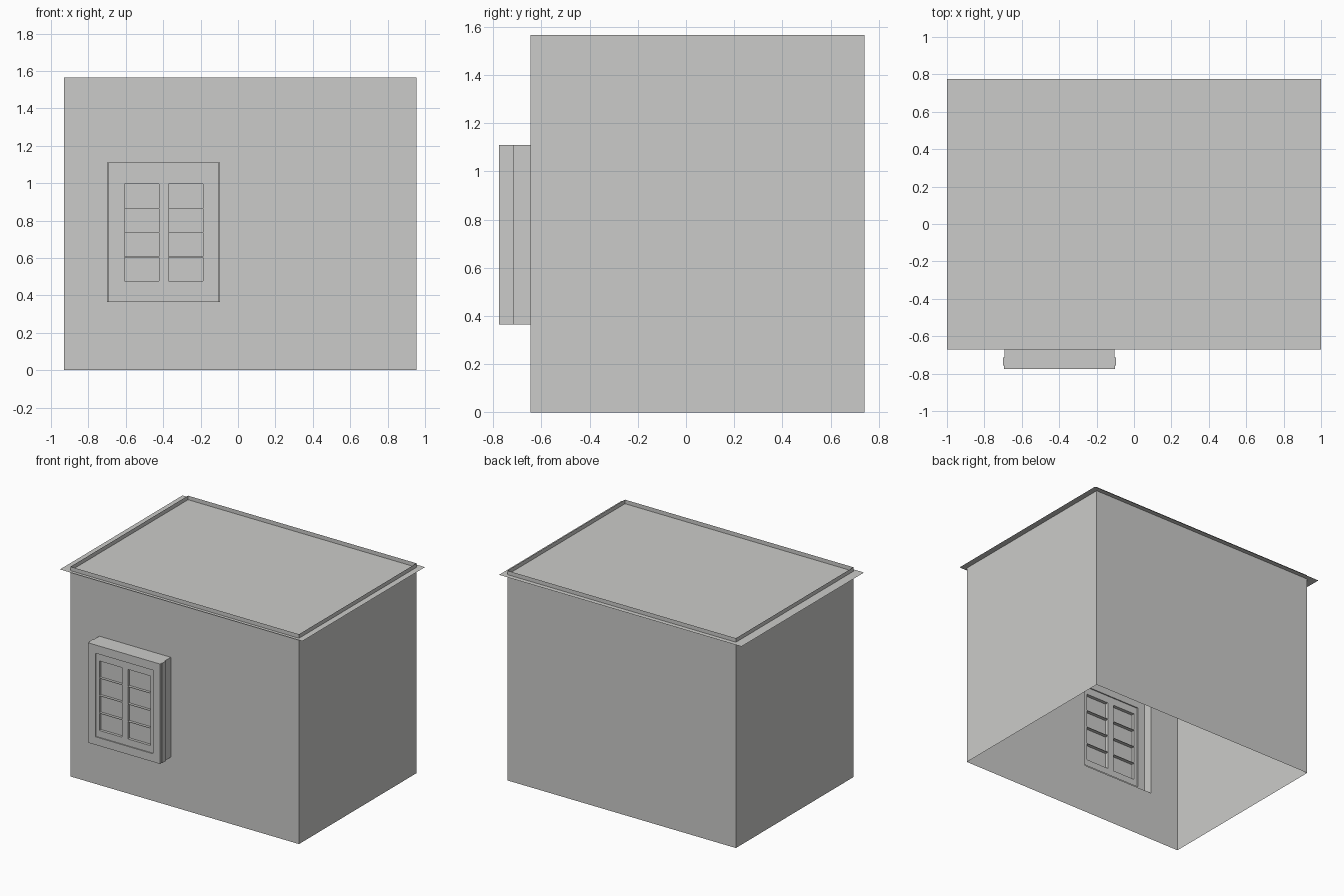
import bpy, bmesh

cube = bpy.data.objects.get("Cube")
if cube:
    bpy.data.objects.remove(cube, do_unlink=True)

# One plain material
plaster = bpy.data.materials.new("light_grey")
plaster.use_nodes = True
grey = (0.6, 0.6, 0.585, 1)
plaster.diffuse_color = grey
plaster.node_tree.nodes["Principled BSDF"].inputs["Base Color"].default_value = grey

# Main sizes
LEFT, RIGHT, FRONT, BACK = -0.93, 0.955, -0.645, 0.74
TOP, ROOF_Z = 1.565, 1.535
WX0, WX1, WZ0, WZ1 = -0.70, -0.096, 0.365, 1.11


def finish(name, bm):
    mesh = bpy.data.meshes.new(name)
    bm.to_mesh(mesh)
    bm.free()
    mesh.materials.append(plaster)
    obj = bpy.data.objects.new(name, mesh)
    bpy.context.collection.objects.link(obj)
    return obj


def rect(bm, y, x0, x1, z0, z1):
    """Upright rectangle of four vertices at depth y."""
    return [bm.verts.new((x, y, z)) for x, z in ((x0, z0), (x1, z0), (x1, z1), (x0, z1))]


def bridge(bm, a, b):
    for i in range(4):
        j = (i + 1) % 4
        bm.faces.new((a[i], a[j], b[j], b[i]))


def window_rect(bm, y, inset):
    return rect(bm, y, WX0 + inset, WX1 - inset, WZ0, WZ1)


def box(bm, x0, x1, y0, y1, z0, z1):
    front = rect(bm, y0, x0, x1, z0, z1)
    back = rect(bm, y1, x0, x1, z0, z1)
    bridge(bm, back, front)
    bm.faces.new(front)
    bm.faces.new(back[::-1])


# Thin walls, open below, with a window opening in the front
bm = bmesh.new()
front = rect(bm, FRONT, LEFT, RIGHT, 0, TOP)
back = rect(bm, BACK, LEFT, RIGHT, 0, TOP)
bridge(bm, front, window_rect(bm, FRONT, 0.007))
bm.faces.new(back[::-1])
bm.faces.new((front[1], back[1], back[2], front[2]))
bm.faces.new((back[0], front[0], front[3], back[3]))
finish("walls", bm)

# Flat roof sheet, overhanging just below the wall tops
bm = bmesh.new()
bm.faces.new([bm.verts.new((x, y, ROOF_Z)) for x, y in
              ((-1, -0.67), (1, -0.67), (1, 0.775), (-1, 0.775))])
finish("roof", bm)

# Projecting window frame, stepped from the wall to the recessed sash
SASH = (-0.634, -0.16, 0.425, 1.048)
bm = bmesh.new()
loops = [window_rect(bm, y, inset) for y, inset in
         ((FRONT, 0.007), (-0.714, 0.007), (-0.714, 0), (-0.757, 0),
          (-0.757, 0.005), (-0.775, 0.005))]
loops += [rect(bm, y, *SASH) for y in (-0.775, -0.714)]
loops.append(loops[1])
for a, b in zip(loops, loops[1:]):
    bridge(bm, a, b)
finish("window_frame", bm)

# Sash bars around two columns of four panes
columns = ((-0.607, -0.422), (-0.372, -0.187))
rows = [(0.476 + i * 0.1305, 0.603 + i * 0.1305) for i in range(4)]
Y0, Y1 = -0.767, -0.722
bm = bmesh.new()
stile_edges = [SASH[0], *columns[0], *columns[1], SASH[1]]
for x0, x1 in zip(stile_edges[::2], stile_edges[1::2]):
    box(bm, x0, x1, Y0, Y1, SASH[2], SASH[3])
rail_edges = [SASH[2], *[z for row in rows for z in row], SASH[3]]
for x0, x1 in columns:
    for z0, z1 in zip(rail_edges[::2], rail_edges[1::2]):
        box(bm, x0, x1, Y0, Y1, z0, z1)
finish("sash_bars", bm)

# Pane sheet behind the bars
bm = bmesh.new()
bm.faces.new(rect(bm, -0.747, *SASH))
finish("window_panes", bm)
